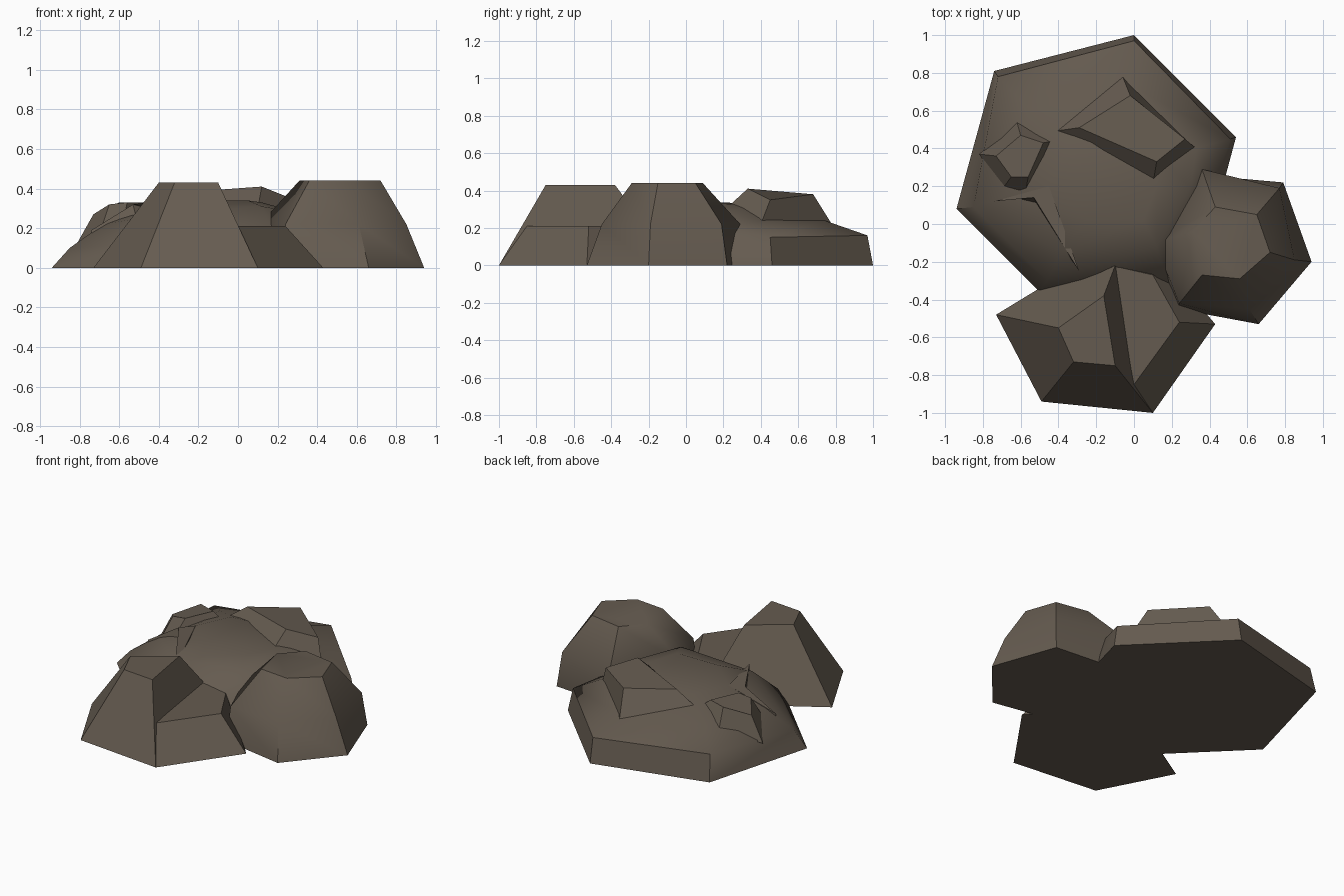
import bpy
import bmesh
from math import radians

# Remove only the default cube
default_cube = bpy.data.objects.get("Cube")
if default_cube:
    bpy.data.objects.remove(default_cube, do_unlink=True)

# Single stone colour
stone = bpy.data.materials.new("brown grey stone")
stone.use_nodes = True
stone_colour = (.13, .105, .08, 1)
stone.diffuse_color = stone_colour
for node in stone.node_tree.nodes:
    if node.type == "BSDF_PRINCIPLED":
        node.inputs["Base Color"].default_value = stone_colour
        node.inputs["Roughness"].default_value = .9


def at_height(height, outline):
    """Turn a flat outline into a ring at one height."""
    return [(x, y, height) for x, y in outline]


def make_rock(name, rings, smooth_angle=None):
    """Loft matching rings from the bottom upwards and cap both ends."""
    mesh = bpy.data.meshes.new(name)
    bm = bmesh.new()
    loops = [[bm.verts.new(point) for point in ring] for ring in rings]
    for lower, upper in zip(loops, loops[1:]):
        count = len(lower)
        for i in range(count):
            j = (i + 1) % count
            bm.faces.new((lower[i], lower[j], upper[j], upper[i]))
    bm.faces.new(list(reversed(loops[0])))
    bm.faces.new(loops[-1])
    bmesh.ops.recalc_face_normals(bm, faces=bm.faces)
    bm.to_mesh(mesh)
    bm.free()

    rock = bpy.data.objects.new(name, mesh)
    bpy.context.collection.objects.link(rock)
    mesh.materials.append(stone)

    # Rounded stones blend across shallow edges, chipped stones stay flat
    if smooth_angle is not None:
        bpy.ops.object.select_all(action="DESELECT")
        rock.select_set(True)
        bpy.context.view_layer.objects.active = rock
        bpy.ops.object.shade_smooth_by_angle(angle=radians(smooth_angle))
        rock.select_set(False)
    return rock


# Broad low mound with a steep rear rim
mound_foot = at_height(0, [
    (0, 1), (-.74, .81), (-.94, .08), (-.5, -.36),
    (.2, -.36), (.47, .2), (.54, .46),
])
mound_rim = [
    (0, .97, .16), (-.72, .78, .17), (-.85, .09, .1), (-.46, -.3, .12),
    (.17, -.28, .2), (.42, .2, .18), (.51, .45, .15),
]
mound_slope = [
    (-.03, .74, .24), (-.55, .6, .25), (-.68, .15, .22), (-.38, -.15, .27),
    (.12, -.12, .31), (.3, .2, .28), (.33, .4, .24),
]
mound_crown = [
    (-.1, .45, .33), (-.35, .42, .33), (-.45, .2, .33), (-.25, .02, .34),
    (.05, .02, .34), (.12, .2, .33), (.12, .35, .32),
]
make_rock(
    "broad_mound",
    [mound_foot, mound_rim, mound_slope, mound_crown],
    smooth_angle=50,
)

# Rounded boulder, slightly undercut on its rear side
boulder_foot = at_height(0, [
    (.34, .26), (.79, .22), (.94, -.2), (.66, -.53), (.23, -.45), (.15, -.1),
])
boulder_waist = at_height(.22, [
    (.36, .29), (.77, .19), (.85, -.19), (.61, -.45), (.24, -.42), (.11, -.1),
])
boulder_top = at_height(.44, [
    (.43, .09), (.65, .05), (.72, -.15), (.56, -.29), (.36, -.27), (.31, -.04),
])
make_rock(
    "rounded_boulder",
    [boulder_foot, boulder_waist, boulder_top],
    smooth_angle=50,
)

# Tall chipped block with a lower shoulder beside it
make_rock("front_block", [
    at_height(0, [(-.73, -.48), (-.49, -.94), (.1, -1), (-.04, -.06)]),
    at_height(.43, [(-.4, -.55), (-.32, -.73), (-.1, -.75), (-.16, -.38)]),
])
make_rock("front_shoulder", [
    at_height(0, [(.1, -1), (.43, -.53), (.15, -.2), (-.1, -.15)]),
    at_height(.21, [(0, -.85), (.24, -.52), (.1, -.27), (-.12, -.22)]),
])

# Slanted slab breaking through the crown
make_rock("crown_slab", [
    [(-.06, .78, .22), (-.43, .49, .28), (.1, .21, .3), (.33, .4, .22)],
    [(-.02, .68, .38), (-.29, .51, .38), (.12, .33, .41), (.27, .45, .35)],
])

# Small knob on the side of the mound
make_rock("side_knob", [
    [(-.62, .54, .22), (-.42, .44, .28), (-.58, .14, .22),
     (-.7, .18, .17), (-.82, .37, .11)],
    [(-.6, .47, .33), (-.48, .43, .33), (-.56, .25, .33),
     (-.65, .25, .32), (-.73, .36, .27)],
], smooth_angle=35)

# Thin broken ledge below the knob
make_rock("broken_ledge", [
    [(-.74, .12, .1), (-.49, .05, .15), (-.29, -.25, .2), (-.45, .2, .2)],
    [(-.74, .12, .19), (-.53, .14, .32), (-.29, -.25, .26), (-.45, .2, .33)],
])
